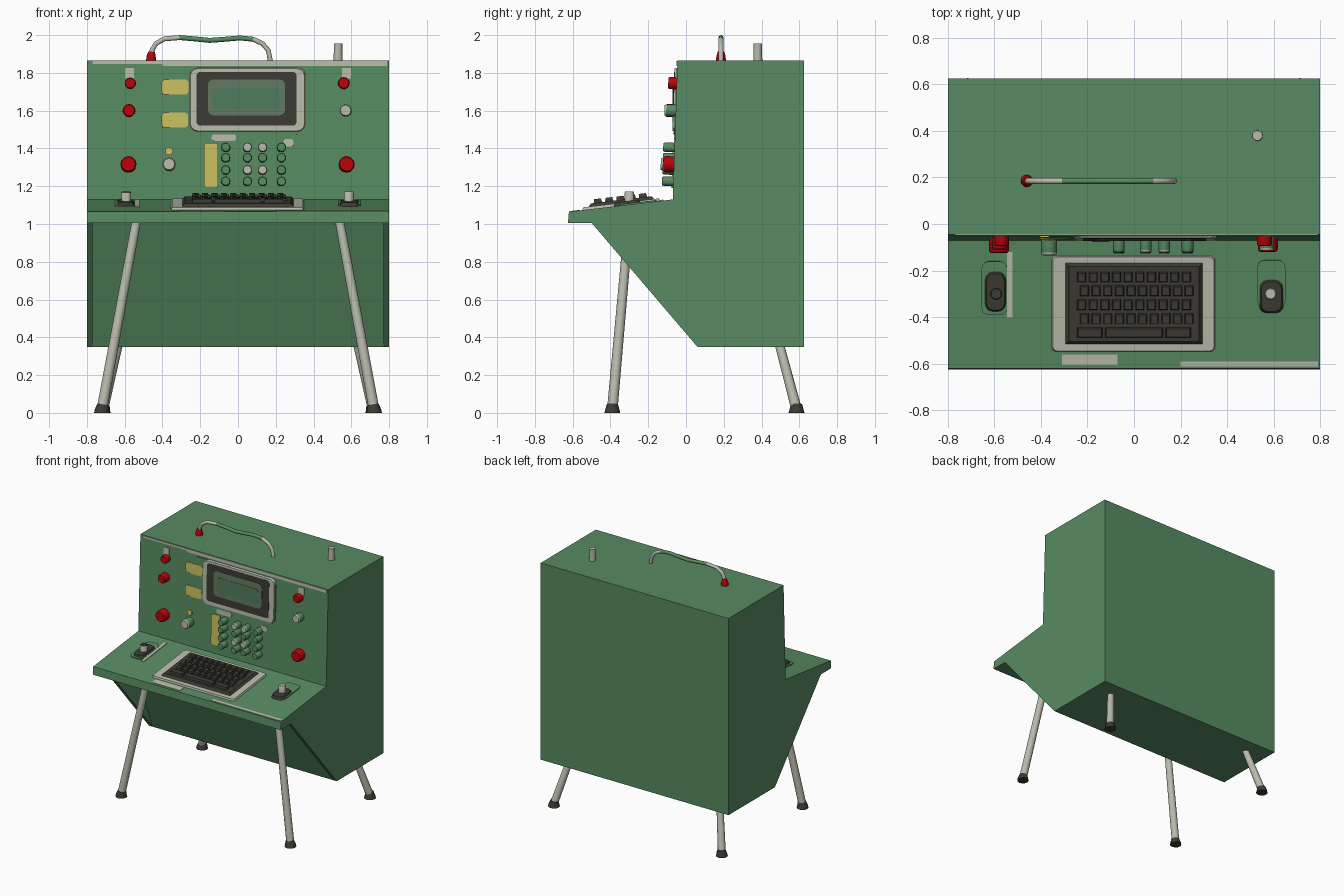
import bpy, bmesh, math
from mathutils import Matrix, Vector

if "Cube" in bpy.data.objects:
    bpy.data.objects.remove(bpy.data.objects["Cube"])


def material(name, rgb):
    m = bpy.data.materials.new(name)
    m.diffuse_color = (*[(c / 255) ** 2.2 for c in rgb], 1)
    m.use_nodes = True
    m.node_tree.nodes["Principled BSDF"].inputs["Base Color"].default_value = m.diffuse_color
    return m


GREEN = material("cabinet green", (88, 138, 98))
WHITE = material("worn off-white", (184, 186, 171))
DARK = material("charcoal", (62, 61, 55))
RED = material("button red", (182, 12, 18))
YELLOW = material("label yellow", (200, 190, 95))
GLASS = material("screen grey green", (98, 118, 98))
GLOW = material("screen green", (80, 122, 90))


def finish(name, bm, mats, smooth=False):
    bmesh.ops.recalc_face_normals(bm, faces=bm.faces)
    me = bpy.data.meshes.new(name)
    bm.to_mesh(me)
    bm.free()
    for m in mats:
        me.materials.append(m)
    if smooth:
        me.shade_smooth()
        me.set_sharp_from_angle(angle=math.radians(40))
    ob = bpy.data.objects.new(name, me)
    bpy.context.collection.objects.link(ob)
    return ob


def extrude_profile(name, yz, x0, x1, mat):
    bm = bmesh.new()
    a = [bm.verts.new((x0, y, z)) for y, z in yz]
    b = [bm.verts.new((x1, y, z)) for y, z in yz]
    bm.faces.new(a)
    bm.faces.new(b)
    for i in range(len(a)):
        j = (i + 1) % len(a)
        bm.faces.new((a[i], a[j], b[j], b[i]))
    return finish(name, bm, [mat])


def add_slab(bm, frame, x0, x1, v0, v1, h, r=0.0, taper=0.0, base=-0.005):
    # rounded rectangle raised to height h above a sloped surface
    pts = []
    for cx, cv, a0 in ((x1 - r, v1 - r, 0), (x0 + r, v1 - r, 90), (x0 + r, v0 + r, 180), (x1 - r, v0 + r, 270)):
        for k in range(4 if r else 1):
            a = math.radians(a0 + 30 * k)
            pts.append((cx + r * math.cos(a), cv + r * math.sin(a)))
    mx, mv = (x0 + x1) / 2, (v0 + v1) / 2
    sx, sv = 1 - 2 * taper / (x1 - x0), 1 - 2 * taper / (v1 - v0)
    low = [bm.verts.new(frame @ Vector((x, v, base))) for x, v in pts]
    top = [bm.verts.new(frame @ Vector((mx + (x - mx) * sx, mv + (v - mv) * sv, h))) for x, v in pts]
    bm.faces.new(low)
    bm.faces.new(top)
    for i in range(len(low)):
        j = (i + 1) % len(low)
        bm.faces.new((low[i], low[j], top[j], top[i]))


def slab(name, frame, x0, x1, v0, v1, h, mat, **kw):
    bm = bmesh.new()
    add_slab(bm, frame, x0, x1, v0, v1, h, **kw)
    return finish(name, bm, [mat])


def tube(name, path, radii, mats, sides=12, rule=None):
    bm = bmesh.new()
    path = [Vector(p) for p in path]
    rings = []
    for i, p in enumerate(path):
        d = (path[min(i + 1, len(path) - 1)] - path[max(i - 1, 0)]).normalized()
        ref = Vector((0, 1, 0)) if abs(d.y) < 0.9 else Vector((1, 0, 0))
        u = d.cross(ref).normalized()
        w = d.cross(u)
        rings.append([bm.verts.new(p + radii[i] * (u * math.cos(t) + w * math.sin(t)))
                      for t in (2 * math.pi * k / sides for k in range(sides))])
    for a, b in zip(rings, rings[1:]):
        for k in range(sides):
            bm.faces.new((a[k], a[(k + 1) % sides], b[(k + 1) % sides], b[k]))
    bm.faces.new(rings[0])
    bm.faces.new(rings[-1])
    if rule:
        for f in bm.faces:
            f.material_index = rule(f)
    return finish(name, bm, mats, True)


# Local frames: x across, y up the surface, z outward
PANEL = Matrix.Translation((0, -0.07, 1.13)) @ Matrix.Rotation(math.radians(88.05), 4, 'X')
SHELF = Matrix.Translation((0, -0.07, 1.13)) @ Matrix.Rotation(math.radians(6.74), 4, 'X')


def panel_plate(name, x0, x1, z0, z1, h, mat, **kw):
    return slab(name, PANEL, x0, x1, z0 - 1.13, z1 - 1.13, h, mat, **kw)


def shelf_plate(name, x0, x1, y0, y1, h, mat, **kw):
    return slab(name, SHELF, x0, x1, (y0 + 0.07) * 1.007, (y1 + 0.07) * 1.007, h, mat, **kw)


def knob(name, x, z, r, length, side, cap):
    ends = [PANEL @ Vector((x, z - 1.13, w)) for w in (-0.005, length * 0.85, length)]
    return tube(name, ends, (r, r, r * 0.85), [side, cap],
                rule=lambda f: int(len(f.verts) > 4 or f.calc_center_median().y < ends[1].y + 0.002))


# Cabinet with slanted recessed front, and side gussets
extrude_profile("cabinet", [(-0.045, 1.865), (-0.07, 1.13), (-0.62, 1.065), (-0.625, 1.005), (-0.2, 1.005),
                            (0.06, 0.35), (0.625, 0.35), (0.625, 1.865)], -0.8, 0.8, GREEN)
for s, side in ((-1, "left"), (1, "right")):
    extrude_profile(side + "_gusset", [(-0.5, 1.006), (-0.19, 1.006), (0.07, 0.35), (0.06, 0.35)],
                    s * 0.77, s * 0.8, GREEN)
    # Legs and feet
    for part, foot, top in (("front", (0.72, -0.39, 0), (0.535, -0.30, 1.03)),
                            ("back", (0.715, 0.585, 0), (0.63, 0.49, 0.38))):
        f, t = Vector((s * foot[0], foot[1], 0.02)), Vector((s * top[0], top[1], top[2]))
        tube(f"{side}_{part}_leg", (f, t), (0.028, 0.024), [WHITE])
        tube(f"{side}_{part}_foot", ((f.x, f.y, 0), (f.x, f.y, 0.015), (f.x - s * 0.006, f.y, 0.045)),
             (0.042, 0.038, 0.03), [DARK])
    # Light tabs above the upper buttons
    panel_plate(side + "_tab", s * 0.575 - 0.024, s * 0.575 + 0.024, 1.77, 1.825, 0.006, WHITE)

# Worn edges
panel_plate("top_edge_wear", -0.4, 0.79, 1.838, 1.862, 0.005, WHITE)
panel_plate("top_edge_wear_left", -0.77, -0.4, 1.848, 1.862, 0.005, WHITE)
shelf_plate("shelf_edge_wear_left", -0.31, -0.07, -0.605, -0.56, 0.003, WHITE)
shelf_plate("shelf_edge_wear_right", 0.2, 0.79, -0.612, -0.59, 0.003, WHITE)

# Screen
panel_plate("screen_housing", -0.365, 0.36, 1.475, 1.825, 0.007, GREEN, r=0.05)
panel_plate("screen_frame", -0.26, 0.36, 1.485, 1.83, 0.014, WHITE, r=0.04, taper=0.008)
panel_plate("screen_bezel", -0.22, 0.31, 1.52, 1.805, 0.016, DARK, r=0.02)
panel_plate("screen_glass", -0.16, 0.25, 1.575, 1.765, 0.018, GLASS, r=0.03)
panel_plate("screen_glow", -0.135, 0.225, 1.605, 1.72, 0.020, GLOW, r=0.03)

# Yellow labels
for i, (x0, x1, z0, z1) in enumerate(((-0.405, -0.262, 1.685, 1.765), (-0.405, -0.265, 1.51, 1.59),
                                      (-0.18, -0.105, 1.19, 1.43), (-0.385, -0.345, 1.365, 1.405))):
    panel_plate(f"label_{i + 1}", x0, x1, z0, z1, 0.009, YELLOW, r=0.018)
panel_plate("keypad_wear", 0.24, 0.295, 1.41, 1.45, 0.005, WHITE, r=0.015)
panel_plate("screen_wear", -0.14, -0.01, 1.44, 1.475, 0.005, WHITE, r=0.015)

# Buttons and knobs
for i, (x, z, r, d, side, cap) in enumerate((
        (-0.57, 1.745, 0.03, 0.045, RED, RED), (-0.577, 1.60, 0.034, 0.055, RED, RED),
        (-0.58, 1.315, 0.043, 0.06, RED, RED), (0.56, 1.745, 0.032, 0.045, RED, RED),
        (0.575, 1.315, 0.043, 0.055, RED, RED), (0.57, 1.60, 0.032, 0.06, GREEN, WHITE),
        (-0.365, 1.315, 0.035, 0.07, GREEN, WHITE))):
    knob(f"button_{i + 1}", x, z, r, d, side, cap)

# Keypad
for c, x in enumerate((-0.065, 0.05, 0.13, 0.23)):
    for r, z in enumerate((1.405, 1.35, 1.285, 1.225)):
        knob(f"keypad_{c + 1}_{r + 1}", x, z, 0.025, 0.06, GREEN, WHITE if c in (1, 2) and r % 2 == 0 else GREEN)

# Keyboard
shelf_plate("keyboard_tray", -0.355, 0.35, -0.55, -0.135, 0.014, WHITE, r=0.02, taper=0.006)
shelf_plate("keyboard_bed", -0.31, 0.31, -0.53, -0.15, 0.03, DARK, taper=0.03)
bm = bmesh.new()
for row in range(5):
    v = -0.155 - row * 0.06
    n = 10 if row < 4 else 3
    xs = [-0.25 + 0.05 * k for k in range(11)] if row < 4 else [-0.25, -0.13, 0.13, 0.25]
    shift = 0.012 * (row % 2)
    for k in range(n):
        add_slab(bm, SHELF, xs[k] + 0.004 + shift, xs[k + 1] - 0.004 + shift, v - 0.024, v + 0.024,
                 0.05, taper=0.006, base=0.02)
finish("keyboard_keys", bm, [DARK])

# Levers on the shelf
shelf_plate("left_lever_base", -0.655, -0.545, -0.39, -0.16, 0.007, GREEN, r=0.03)
shelf_plate("left_lever_plate", -0.645, -0.545, -0.38, -0.20, 0.02, DARK, r=0.035, taper=0.012)
shelf_plate("left_lever_wear", -0.545, -0.522, -0.40, -0.12, 0.005, WHITE)
shelf_plate("right_lever_base", 0.53, 0.65, -0.36, -0.155, 0.007, GREEN, r=0.03)
shelf_plate("right_lever_plate", 0.535, 0.645, -0.385, -0.235, 0.02, DARK, r=0.035, taper=0.012)
for x, side, cap in ((-0.592, "left", DARK), (0.587, "right", WHITE)):
    tube(side + "_lever", ((x, -0.3, 1.1), (x, -0.3, 1.165), (x, -0.3, 1.172)), (0.026, 0.026, 0.022),
         [WHITE, cap], rule=lambda f: int(f.calc_center_median().z > 1.166))

# Top handle, its red socket and the antenna stub
arc = [(-0.46, 1.86), (-0.455, 1.92), (-0.435, 1.955), (-0.39, 1.98), (-0.31, 1.987), (-0.23, 1.98), (-0.15, 1.972),
       (-0.07, 1.978), (0.01, 1.985), (0.08, 1.978), (0.13, 1.955), (0.16, 1.92), (0.172, 1.86)]
tube("handle", [(x, 0.185, z) for x, z in arc], [0.013] * len(arc), [WHITE, GREEN],
     rule=lambda f: int(-0.31 < f.calc_center_median().x < 0.08))
tube("handle_socket", ((-0.46, 0.185, 1.86), (-0.46, 0.185, 1.89), (-0.457, 0.185, 1.912)), (0.027, 0.024, 0.017), [RED])
tube("antenna_stub", ((0.53, 0.38, 1.86), (0.53, 0.38, 1.955)), (0.024, 0.022), [WHITE])
